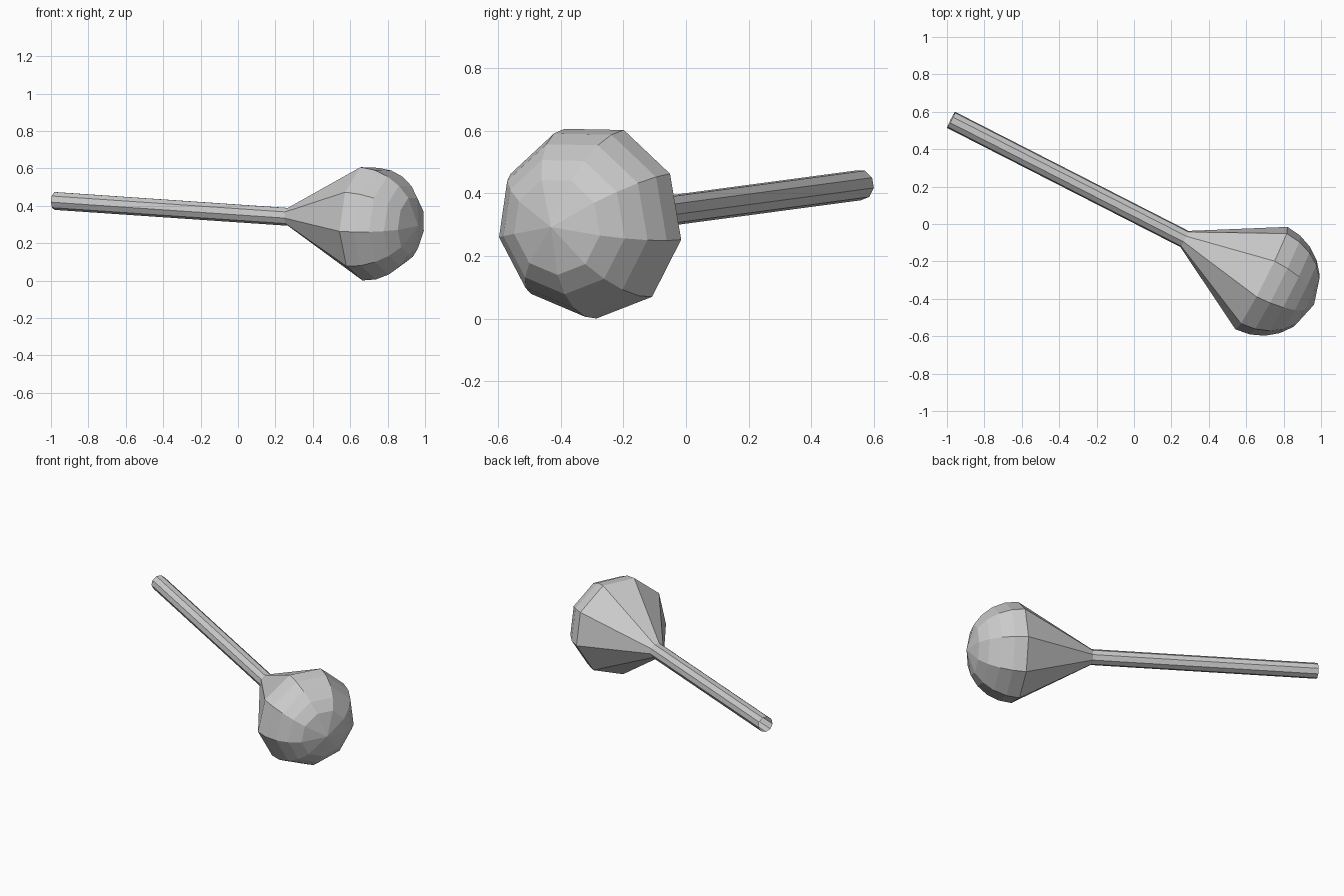
import bpy, bmesh, math
from mathutils import Vector

if "Cube" in bpy.data.objects:
    bpy.data.objects.remove(bpy.data.objects["Cube"])

SIDES = 9
START = Vector((-0.978, 0.557, 0.427))   # open end of the stem
NECK = Vector((0.27, -0.08, 0.342))      # where the stem meets the bulb
CENTRE = Vector((0.685, -0.29, 0.312))   # centre of the rounded end
R_STEM, R_BULB = 0.049, 0.312

# Axis frame shared by every ring
axis = (CENTRE - START).normalized()
u = axis.cross(Vector((0, 0, 1))).normalized() * -1
v = axis.cross(u).normalized()
if v.z < 0:
    v = -v

# Profile as (centre, radius): stem, cone, then rounded end
profile = [(START, R_STEM), (NECK, R_STEM)]
for deg in (90, 75, 60, 45, 30):
    t = math.radians(deg)
    profile.append((CENTRE + axis * R_BULB * math.cos(t), R_BULB * math.sin(t)))

bm = bmesh.new()


def ring(centre, radius):
    pts = []
    for i in range(SIDES):
        a = math.radians(-11) + i * math.tau / SIDES
        pts.append(bm.verts.new(centre + radius * (math.cos(a) * u + math.sin(a) * v)))
    return pts


rings = [ring(c, r) for c, r in profile]
for lo, hi in zip(rings, rings[1:]):
    for i in range(SIDES):
        j = (i + 1) % SIDES
        bm.faces.new((lo[i], lo[j], hi[j], hi[i]))

# Fan closing the rounded end; the stem end stays open
tip = bm.verts.new(CENTRE + axis * R_BULB)
for i in range(SIDES):
    bm.faces.new((rings[-1][i], rings[-1][(i + 1) % SIDES], tip))

bmesh.ops.recalc_face_normals(bm, faces=bm.faces)
mesh = bpy.data.meshes.new("bulb_with_stem")
bm.to_mesh(mesh)
bm.free()
bpy.context.collection.objects.link(bpy.data.objects.new("bulb_with_stem", mesh))
